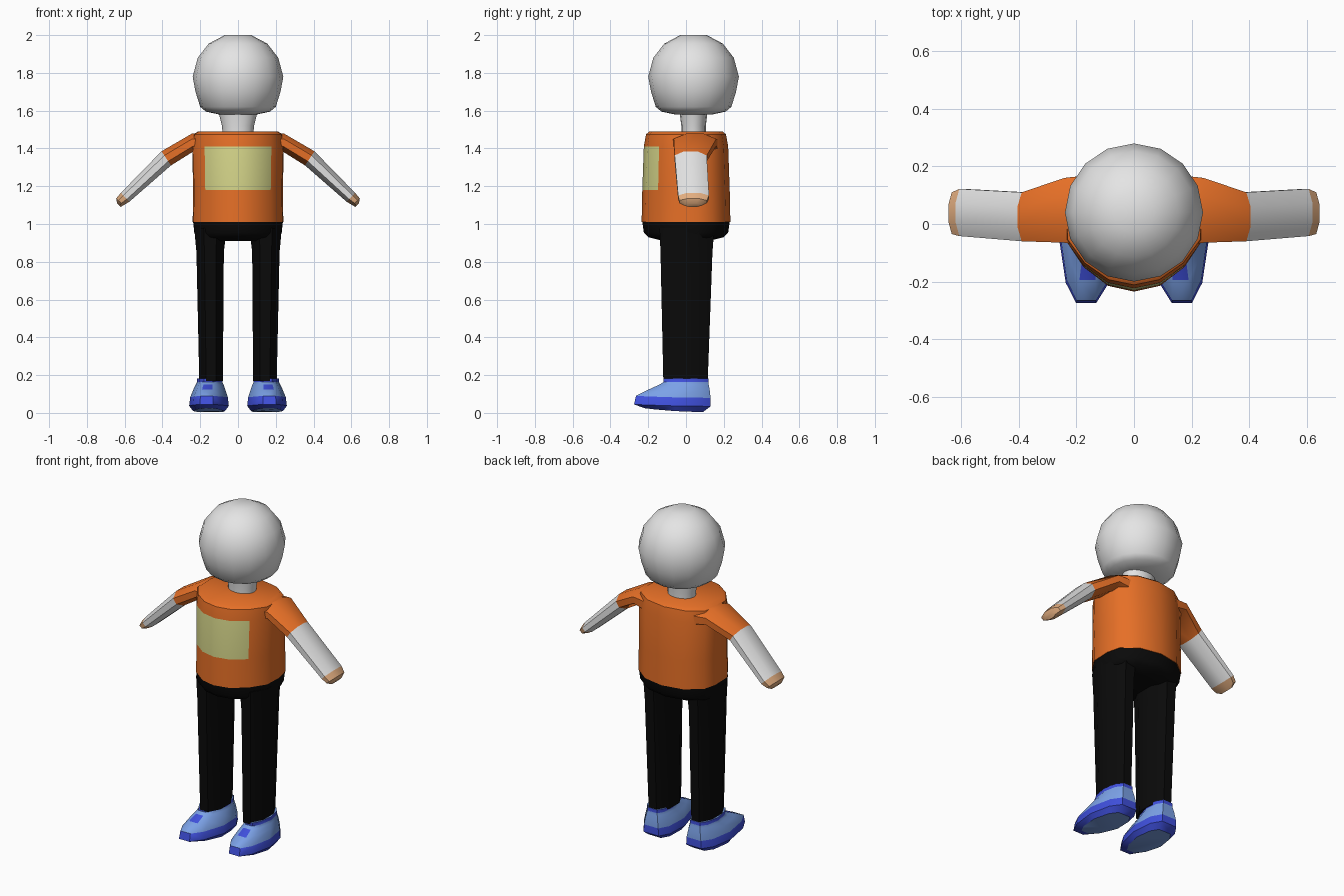
import bpy, bmesh, math

if "Cube" in bpy.data.objects:
    bpy.data.objects.remove(bpy.data.objects["Cube"])

def material(name, rgb):
    m = bpy.data.materials.new(name)
    m.diffuse_color = (*rgb, 1)
    m.use_nodes = True
    m.node_tree.nodes["Principled BSDF"].inputs["Base Color"].default_value = m.diffuse_color
    return m

WHITE = material("soft white", (0.78, 0.78, 0.78))
ORANGE = material("orange", (0.79, 0.16, 0.02))
YELLOW = material("pale yellow", (0.66, 0.66, 0.25))
BLACK = material("black", (0.003, 0.003, 0.003))
LIGHT = material("light blue", (0.2, 0.36, 0.8))
BLUE = material("blue", (0.05, 0.08, 0.72))
SKIN = material("skin", (0.78, 0.43, 0.22))

def loft(name, rings, mats, rule=None, angle=40):
    """Skin closed rings; rule(band, segment) picks the material, caps are bands -1 and n."""
    bm = bmesh.new()
    vs = [[bm.verts.new(p) for p in r] for r in rings]
    n = len(rings[0])
    made = [(bm.faces.new(vs[0]), -1, 0), (bm.faces.new(vs[-1]), len(rings), 0)]
    for b in range(len(rings) - 1):
        for i in range(n):
            j = (i + 1) % n
            made.append((bm.faces.new((vs[b][i], vs[b][j], vs[b + 1][j], vs[b + 1][i])), b, i))
    for f, b, i in made:
        f.material_index = rule(b, i) if rule else 0
    bmesh.ops.recalc_face_normals(bm, faces=bm.faces)
    me = bpy.data.meshes.new(name)
    bm.to_mesh(me)
    bm.free()
    for m in mats:
        me.materials.append(m)
    ob = bpy.data.objects.new(name, me)
    bpy.context.collection.objects.link(ob)
    bpy.ops.object.select_all(action='DESELECT')
    bpy.context.view_layer.objects.active = ob
    ob.select_set(True)
    bpy.ops.object.shade_smooth_by_angle(angle=math.radians(angle))
    return ob

def circle(r, z, cy=0.04, ry=None, n=16):
    return [(r * math.cos(2 * math.pi * i / n), cy + (ry or r) * math.sin(2 * math.pi * i / n), z)
            for i in range(n)]

def octagon():
    k = math.cos(math.pi / 8)
    return [(math.cos(math.pi / 8 + i * math.pi / 4) / k,
             math.sin(math.pi / 8 + i * math.pi / 4) / k) for i in range(8)]

# Head and neck
loft("head", [circle(r, z) for r, z in
              [(0.10, 1.58), (0.17, 1.595), (0.2, 1.62), (0.225, 1.7), (0.24, 1.78),
               (0.213, 1.88), (0.155, 1.955), (0.07, 2.0)]], [WHITE], angle=60)
loft("neck", [circle(0.08, 1.46, ry=0.065), circle(0.085, 1.52, ry=0.065),
              circle(0.105, 1.6, ry=0.075)], [WHITE])

# Body outline shared by shirt and hips
half = [(0, -0.235), (0.09, -0.215), (0.175, -0.15), (0.235, -0.06),
        (0.24, 0.06), (0.22, 0.14), (0.13, 0.21), (0, 0.235)]
outline = half + [(-x, y) for x, y in reversed(half[1:-1])]

def body(z, sx, sy):
    return [(x * sx, y * sy, z) for x, y in outline]

# Shirt with a pale front panel
panel = (0, 1, len(outline) - 1, len(outline) - 2)
loft("shirt", [body(1.01, 1, 1), body(1.18, 0.99, 0.985), body(1.41, 1.01, 0.95),
               body(1.475, 0.98, 0.9), body(1.49, 0.88, 0.82)], [ORANGE, YELLOW],
     lambda b, i: int(b == 1 and i in panel))

# Trousers
loft("hips", [body(1.012, 0.99, 0.985), body(0.955, 0.965, 0.95),
              body(0.93, 0.93, 0.85), body(0.91, 0.8, 0.5)], [BLACK])

def leg_ring(s, x0, x1, y0, y1, z):
    return [(s * ((x0 + x1) / 2 + u * (x1 - x0) / 2), (y0 + y1) / 2 + v * (y1 - y0) / 2, z)
            for u, v in octagon()]

def arm_ring(s, top, bottom, y0, y1):
    """Octagon whose upper and lower edges pass through two (x, z) points."""
    return [(s * ((top[0] + bottom[0]) / 2 + v * (top[0] - bottom[0]) / 2),
             (y0 + y1) / 2 + u * (y1 - y0) / 2,
             (top[1] + bottom[1]) / 2 + v * (top[1] - bottom[1]) / 2) for u, v in octagon()]

# Shoe outline from toe to heel
side = [(0.035, -0.27), (0.075, -0.2), (0.105, -0.06), (0.088, 0.07), (0.05, 0.13)]
shoe_plan = side + [(-x, y) for x, y in reversed(side)]

def shoe_ring(s, w, y0, y1, z, lift=0.0):
    pts = []
    for x, y in shoe_plan:
        t = (y + 0.27) / 0.4
        yy = y0 + t * (y1 - y0)
        pts.append((s * (0.15 + x * w - 0.06 * yy), yy, z + lift * (1 - t) ** 2))
    return pts

def shoe_rule(b, i):
    if b in (0, 1, 5):
        return 1                      # sole side and collar
    return int(b == 3 and i == len(shoe_plan) - 1)   # tongue

for s, word in ((-1, "left"), (1, "right")):
    loft(word + "_leg", [leg_ring(s, 0.08, 0.205, -0.12, 0.115, 0.17),
                         leg_ring(s, 0.075, 0.22, -0.135, 0.14, 0.85),
                         leg_ring(s, 0.06, 0.232, -0.14, 0.15, 0.98)], [BLACK])
    cuff = arm_ring(s, (0.405, 1.385), (0.355, 1.31), -0.06, 0.11)
    wrist = arm_ring(s, (0.62, 1.165), (0.575, 1.118), -0.042, 0.122)
    loft(word + "_sleeve", [arm_ring(s, (0.14, 1.48), (0.16, 1.36), -0.08, 0.17),
                            arm_ring(s, (0.245, 1.478), (0.235, 1.385), -0.065, 0.16),
                            cuff], [ORANGE])
    loft(word + "_forearm", [cuff, wrist], [WHITE])
    loft(word + "_hand", [wrist, arm_ring(s, (0.645, 1.135), (0.605, 1.1), -0.035, 0.11),
                          arm_ring(s, (0.64, 1.11), (0.622, 1.09), -0.005, 0.08)], [SKIN])
    loft(word + "_shoe", [shoe_ring(s, 0.8, -0.22, 0.09, 0.005, 0.02),
                          shoe_ring(s, 1.0, -0.275, 0.13, 0.035, 0.01),
                          shoe_ring(s, 0.95, -0.265, 0.13, 0.08, 0.01),
                          shoe_ring(s, 0.8, -0.195, 0.125, 0.125),
                          shoe_ring(s, 0.7, -0.14, 0.12, 0.15),
                          shoe_ring(s, 0.64, -0.12, 0.118, 0.163),
                          shoe_ring(s, 0.64, -0.12, 0.118, 0.183)],
         [LIGHT, BLUE], shoe_rule)
